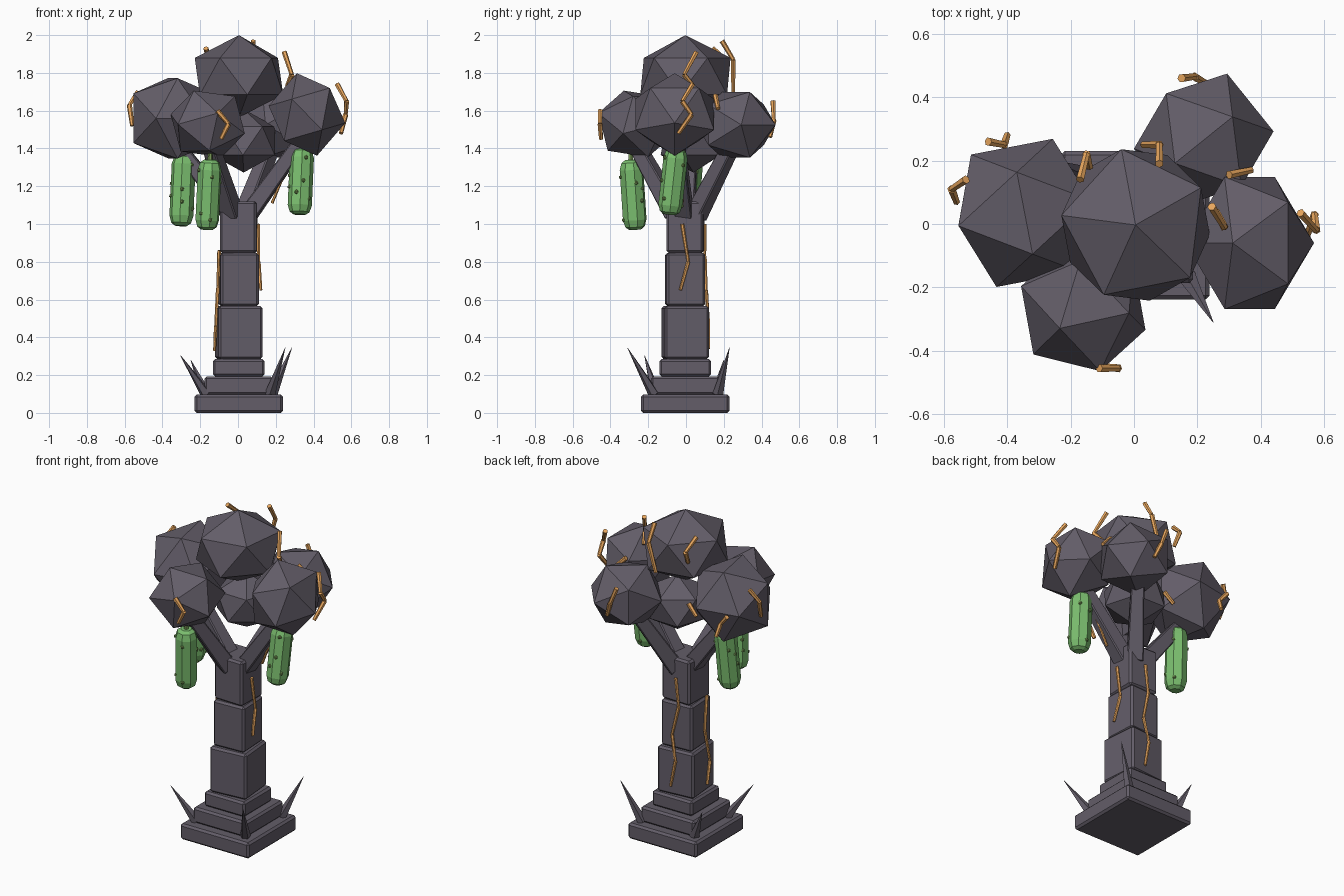
import bpy, bmesh, math, random
from mathutils import Vector, Matrix

if "Cube" in bpy.data.objects:
    bpy.data.objects.remove(bpy.data.objects["Cube"])

random.seed(4)


def material(name, rgb):
    m = bpy.data.materials.new(name)
    m.diffuse_color = (*rgb, 1)
    m.use_nodes = True
    m.node_tree.nodes["Principled BSDF"].inputs["Base Color"].default_value = m.diffuse_color
    return m


STONE = material("dark_stone", (0.125, 0.11, 0.14))
AMBER = material("amber", (0.8, 0.38, 0.11))
GREEN = material("green", (0.2, 0.52, 0.16))
OLIVE = material("olive", (0.2, 0.34, 0.1))


def finish(name, bm, mat, bevel=0):
    bmesh.ops.recalc_face_normals(bm, faces=bm.faces[:])
    me = bpy.data.meshes.new(name)
    bm.to_mesh(me)
    bm.free()
    me.materials.append(mat)
    ob = bpy.data.objects.new(name, me)
    bpy.context.collection.objects.link(ob)
    if bevel:
        mod = ob.modifiers.new("bevel", "BEVEL")
        mod.width, mod.segments = bevel, 1
    return ob


def rod(bm, a, b, r1, r2, sides, spin=0):
    a, b = Vector(a), Vector(b)
    d = b - a
    m = (Matrix.Translation((a + b) / 2) @ d.to_track_quat('Z', 'Y').to_matrix().to_4x4()
         @ Matrix.Rotation(spin, 4, 'Z'))
    bmesh.ops.create_cone(bm, cap_ends=True, segments=sides, radius1=r1, radius2=r2,
                          depth=d.length, matrix=m)


def block(name, half, z0, z1, yaw=0, x=0.004, y=-0.004):
    bm = bmesh.new()
    m = (Matrix.Translation((x, y, (z0 + z1) / 2)) @ Matrix.Rotation(math.radians(yaw), 4, 'Z')
         @ Matrix.Diagonal((half * 2, half * 2, z1 - z0, 1)))
    bmesh.ops.create_cube(bm, size=1, matrix=m)
    finish(name, bm, STONE, 0.012)


def crown(name, center, r, apex, ring, scale=(1, 1, 1)):
    # icosahedron with one corner along apex and a neighbour towards ring
    z = Vector(apex).normalized()
    y = z.cross(Vector(ring)).normalized()
    x = y.cross(z)
    rot = Matrix((x, y, z)).transposed().to_4x4()
    bm = bmesh.new()
    bmesh.ops.create_icosphere(bm, subdivisions=1, radius=r,
                               matrix=Matrix.Translation(center)
                               @ Matrix.Diagonal((*scale, 1)) @ rot)
    finish(name, bm, STONE)


def vein(name, pts, r):
    bm = bmesh.new()
    for a, b in zip(pts, pts[1:]):
        rod(bm, a, b, r, r * 0.8, 6)
    finish(name, bm, AMBER)


def fruit(name, top, bottom, r=0.064):
    top, bottom = Vector(top), Vector(bottom)
    d = bottom - top
    m = Matrix.Translation(top) @ d.to_track_quat('Z', 'Y').to_matrix().to_4x4()
    n, L = 8, d.length
    profile = [(0.5, 0), (0.82, 0.04), (1, 0.14), (1, 0.5), (1, 0.86), (0.82, 0.96), (0.5, 1)]
    bm = bmesh.new()
    rings = [[bm.verts.new(m @ Vector((r * k * math.cos((i + .5) * math.tau / n),
                                       r * k * math.sin((i + .5) * math.tau / n), t * L)))
              for i in range(n)] for k, t in profile]
    for lo, hi in zip(rings, rings[1:]):
        for i in range(n):
            bm.faces.new((lo[i], lo[(i + 1) % n], hi[(i + 1) % n], hi[i]))
    bm.faces.new(rings[0])
    bm.faces.new(rings[-1])
    finish(name, bm, GREEN)
    # bumps and stem
    bm = bmesh.new()
    for i in range(9):
        a, t = i * 2.4 + random.random(), 0.15 + 0.7 * (i * 5 % 9) / 8
        p = m @ Vector((r * 0.93 * math.cos(a), r * 0.93 * math.sin(a), t * L))
        bmesh.ops.create_icosphere(bm, subdivisions=1, radius=0.012,
                                   matrix=Matrix.Translation(p))
    rod(bm, top, top - d.normalized() * 0.05, 0.014, 0.01, 6)
    finish(name + "_bumps", bm, OLIVE)


# stepped base and trunk blocks
block("base_slab", 0.234, 0.0, 0.097)
block("base_step", 0.182, 0.097, 0.193)
block("base_top_step", 0.137, 0.193, 0.285)
block("trunk_lower", 0.118, 0.285, 0.565, 5)
block("trunk_middle", 0.102, 0.565, 0.847, 3, 0.004, -0.005)
block("trunk_upper", 0.097, 0.847, 1.12, -2, 0.004, -0.003)

# thorns at the base corners
for i, (tip, foot) in enumerate([((-0.305, -0.22, 0.305), (-0.17, -0.16, 0.1)),
                                 ((0.25, -0.31, 0.345), (0.17, -0.17, 0.1)),
                                 ((0.285, 0.23, 0.345), (0.18, 0.17, 0.1)),
                                 ((-0.25, 0.2, 0.28), (-0.17, 0.16, 0.1))]):
    bm = bmesh.new()
    rod(bm, foot, tip, 0.03, 0.001, 5)
    finish(f"thorn_{i + 1}", bm, STONE)

# square branches
for name, a, b in [("right", (0.055, -0.01, 1.05), (0.35, -0.05, 1.46)),
                   ("left", (-0.045, 0.0, 1.06), (-0.315, 0.025, 1.41)),
                   ("front", (-0.03, -0.055, 1.05), (-0.15, -0.27, 1.43)),
                   ("back", (0.035, 0.05, 1.04), (0.19, 0.26, 1.45))]:
    bm = bmesh.new()
    rod(bm, a, b, 0.066, 0.05, 4, math.pi / 4)
    finish(f"branch_{name}", bm, STONE, 0.006)

# faceted crown
crown("crown_top", (0.005, -0.003, 1.782), 0.272, (0, 0, 1), (0.87, 0.48, 0), (0.97, 1, 0.8))
crown("crown_left", (-0.345, 0.035, 1.56), 0.25, (0.10, -0.52, 0.85), (-0.10, 0.52, 0.85))
crown("crown_right", (0.365, -0.06, 1.58), 0.238, (-0.26, 0, 0.97), (-1, 0, 0),
      (0.87, 1.03, 0.95))
crown("crown_front", (-0.16, -0.265, 1.53), 0.215, (0.24, -0.9, 0.28), (-0.88, -0.5, -0.09),
      (1, 1, 0.92))
crown("crown_back", (0.22, 0.265, 1.525), 0.222, (-0.41, -0.33, 0.85), (0.41, 0.33, 0.85),
      (1, 1, 0.92))
crown("crown_core", (0.03, 0.04, 1.44), 0.195, (0, 0, 1), (1, 0.3, 0), (1, 1, 0.86))

# hanging fruit
fruit("fruit_left", (-0.285, 0.03, 1.37), (-0.302, 0.0, 0.99))
fruit("fruit_front", (-0.148, -0.292, 1.34), (-0.165, -0.268, 0.97))
fruit("fruit_right", (0.34, -0.05, 1.40), (0.325, -0.088, 1.05))

# amber veins on trunk and branch
vein("vein_trunk_right", [(0.107, -0.02, 1.0), (0.11, 0.012, 0.8), (0.121, -0.03, 0.65)], 0.01)
vein("vein_trunk_back", [(0.0, 0.1, 1.0), (-0.02, 0.1, 0.83), (0.02, 0.107, 0.65),
                         (-0.01, 0.117, 0.5), (0.02, 0.121, 0.34)], 0.01)
vein("vein_trunk_left", [(-0.1, -0.06, 0.86), (-0.107, -0.03, 0.66), (-0.118, -0.065, 0.46),
                         (-0.124, -0.03, 0.33)], 0.01)
vein("vein_branch", [(0.18, -0.02, 1.11), (0.235, -0.03, 1.24), (0.29, -0.03, 1.33)], 0.008)

# amber veins around the crown
crown_veins = [
    [(0.15, 0.46, 1.65), (0.19, 0.465, 1.55), (0.225, 0.445, 1.46)],
    [(-0.46, 0.26, 1.56), (-0.41, 0.25, 1.50), (-0.40, 0.28, 1.43)],
    [(-0.53, 0.14, 1.70), (-0.575, 0.11, 1.63), (-0.56, 0.07, 1.52)],
    [(-0.17, 0.14, 1.93), (-0.15, 0.22, 1.86), (-0.14, 0.18, 1.78)],
    [(0.08, 0.19, 1.97), (0.08, 0.25, 1.87), (0.03, 0.25, 1.70)],
    [(0.245, 0.055, 1.91), (0.285, -0.01, 1.79), (0.26, 0.04, 1.73)],
    [(0.525, 0.035, 1.74), (0.575, -0.02, 1.65), (0.57, 0.03, 1.58), (0.545, -0.04, 1.48)],
    [(-0.11, -0.455, 1.60), (-0.05, -0.455, 1.53), (-0.09, -0.45, 1.45)],
    [(0.30, 0.155, 1.68), (0.37, 0.17, 1.61)],
    [(-0.11, 0.13, 1.50), (-0.17, 0.14, 1.44)],
]
for i, pts in enumerate(crown_veins):
    vein(f"vein_crown_{i + 1}", pts, 0.014)
